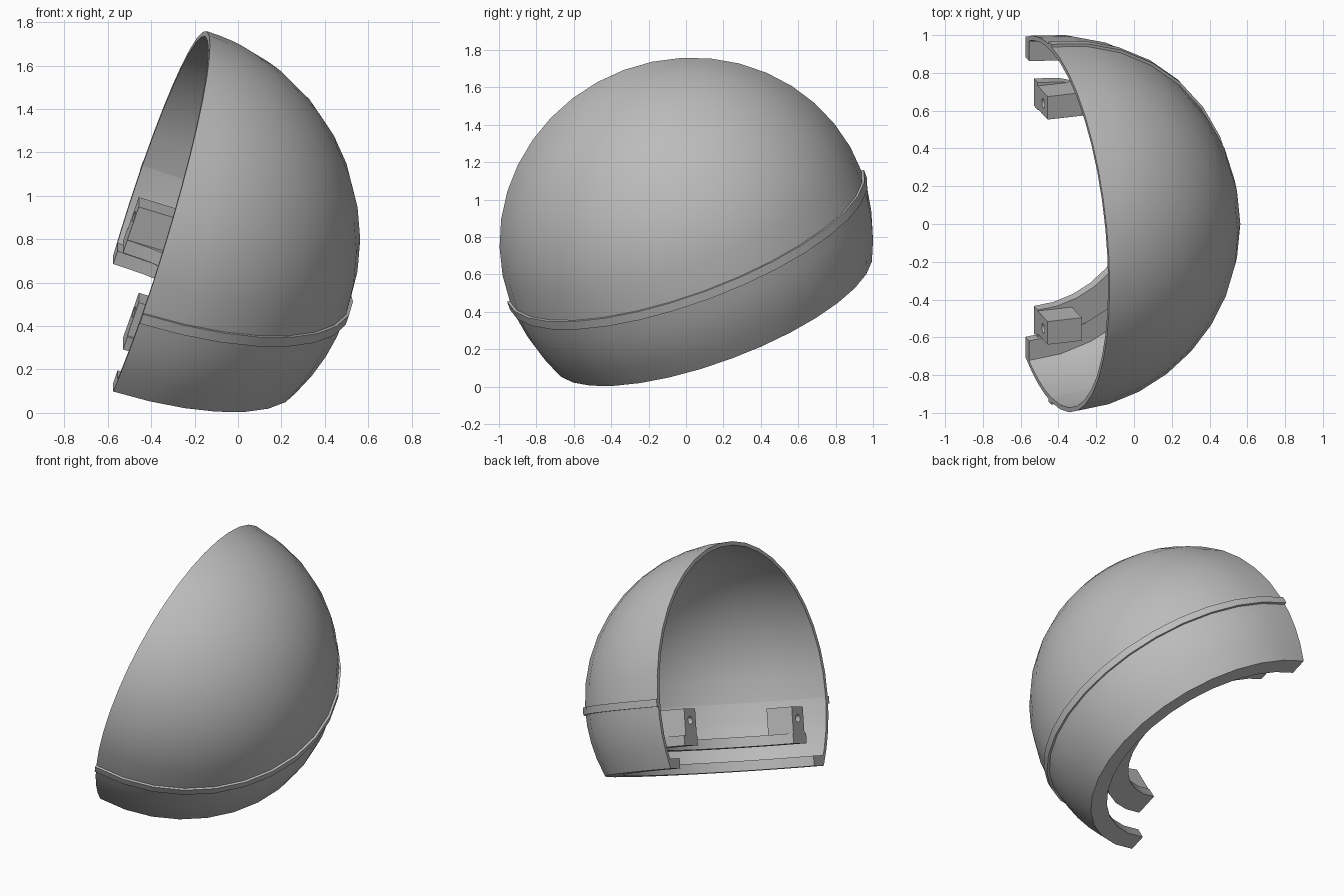
import bpy, bmesh
from math import sin, cos, pi, radians, sqrt
from mathutils import Matrix, Vector

cube = bpy.data.objects.get("Cube")
if cube:
    bpy.data.objects.remove(cube, do_unlink=True)

# Single grey material
grey = bpy.data.materials.new("plain grey")
grey.use_nodes = True
colour = (0.5, 0.5, 0.5, 1)
grey.diffuse_color = colour
grey.node_tree.nodes["Principled BSDF"].inputs["Base Color"].default_value = colour

# Tilted frame: x points into the dome, y runs along the cut, z is the dome axis
along = Vector((0, 0.938, 0.347)).normalized()
inward = Vector((0.95, 0.109, -0.29))
inward = (inward - along * inward.dot(along)).normalized()
axis = inward.cross(along)
FRAME = Matrix.Translation((-0.44, 0, 0.8)) @ Matrix((inward, along, axis)).transposed().to_4x4()

R, WALL, BASE = 1.003, 0.025, -0.435
STEPS = 16


def finish(bm, name, smooth=True):
    bmesh.ops.remove_doubles(bm, verts=bm.verts, dist=0.0005)
    bmesh.ops.recalc_face_normals(bm, faces=bm.faces)
    mesh = bpy.data.meshes.new(name)
    bm.to_mesh(mesh)
    bm.free()
    mesh.materials.append(grey)
    obj = bpy.data.objects.new(name, mesh)
    bpy.context.collection.objects.link(obj)
    obj.matrix_world = FRAME
    if smooth:
        bpy.ops.object.select_all(action='DESELECT')
        obj.select_set(True)
        bpy.context.view_layer.objects.active = obj
        bpy.ops.object.shade_smooth_by_angle(angle=radians(30))
    return obj


def half_ring(name, profile):
    """Sweep a closed (radius, height) profile through half a turn, with flat ends."""
    bm = bmesh.new()
    rings = []
    for i in range(STEPS + 1):
        a = -pi / 2 + pi * i / STEPS
        rings.append([bm.verts.new((r * cos(a), r * sin(a), h)) for r, h in profile])
    n = len(profile)
    for lower, upper in zip(rings, rings[1:]):
        for k in range(n):
            j = (k + 1) % n
            if profile[k][0] + profile[j][0] > 0:
                bm.faces.new((lower[k], lower[j], upper[j], upper[k]))
    bm.faces.new(rings[0])
    bm.faces.new(rings[-1])
    return finish(bm, name)


def arc(radius, start, end, count):
    angles = [start + (end - start) * i / count for i in range(count + 1)]
    return [(radius * cos(a) if abs(a - pi / 2) > 1e-6 else 0, radius * sin(a)) for a in angles]


def rectangle(r0, r1, h0, h1):
    return [(r0, h0), (r1, h0), (r1, h1), (r0, h1)]


def lower_arc(radius):
    heights = [BASE * (1 - i / 4) for i in range(4)]
    return [(sqrt(radius ** 2 - h ** 2), h) for h in heights]


# Upper dome, lower wall and the raised seam between them
inner = R - WALL
half_ring("dome_shell", arc(R, 0, pi / 2, 10) + arc(inner, pi / 2, 0, 10))
half_ring("lower_wall", lower_arc(R) + [(R, 0), (inner, 0)] + lower_arc(inner)[::-1])
half_ring("seam_ridge", rectangle(R - 0.01, R + 0.014, -0.04, 0.008))

# Base flange and inner mounting ring
half_ring("base_flange", rectangle(0.79, 0.9, BASE, BASE + 0.065))
half_ring("inner_ring", rectangle(0.565, 0.72, -0.29, -0.225))

# Fixing blocks with a screw hole in each end face
for side, label in ((1, "back"), (-1, "front")):
    bm = bmesh.new()
    place = Matrix.Translation((0.095, side * 0.635, -0.145)) @ Matrix.Diagonal((0.19, 0.13, 0.18, 1))
    bmesh.ops.create_cube(bm, size=1, matrix=place)
    block = finish(bm, label + "_fixing_block", smooth=False)

    bm = bmesh.new()
    drill = Matrix.Translation((0, side * 0.635, -0.13)) @ Matrix.Rotation(pi / 2, 4, 'Y')
    bmesh.ops.create_cone(bm, cap_ends=True, segments=16, radius1=0.025, radius2=0.025,
                          depth=0.2, matrix=drill)
    cutter = finish(bm, label + "_hole_cutter", smooth=False)
    cutter.hide_render = True
    cut = block.modifiers.new("screw hole", 'BOOLEAN')
    cut.operation, cut.object = 'DIFFERENCE', cutter
    bpy.context.view_layer.objects.active = block
    bpy.ops.object.modifier_apply(modifier=cut.name)
    bpy.data.objects.remove(cutter, do_unlink=True)
